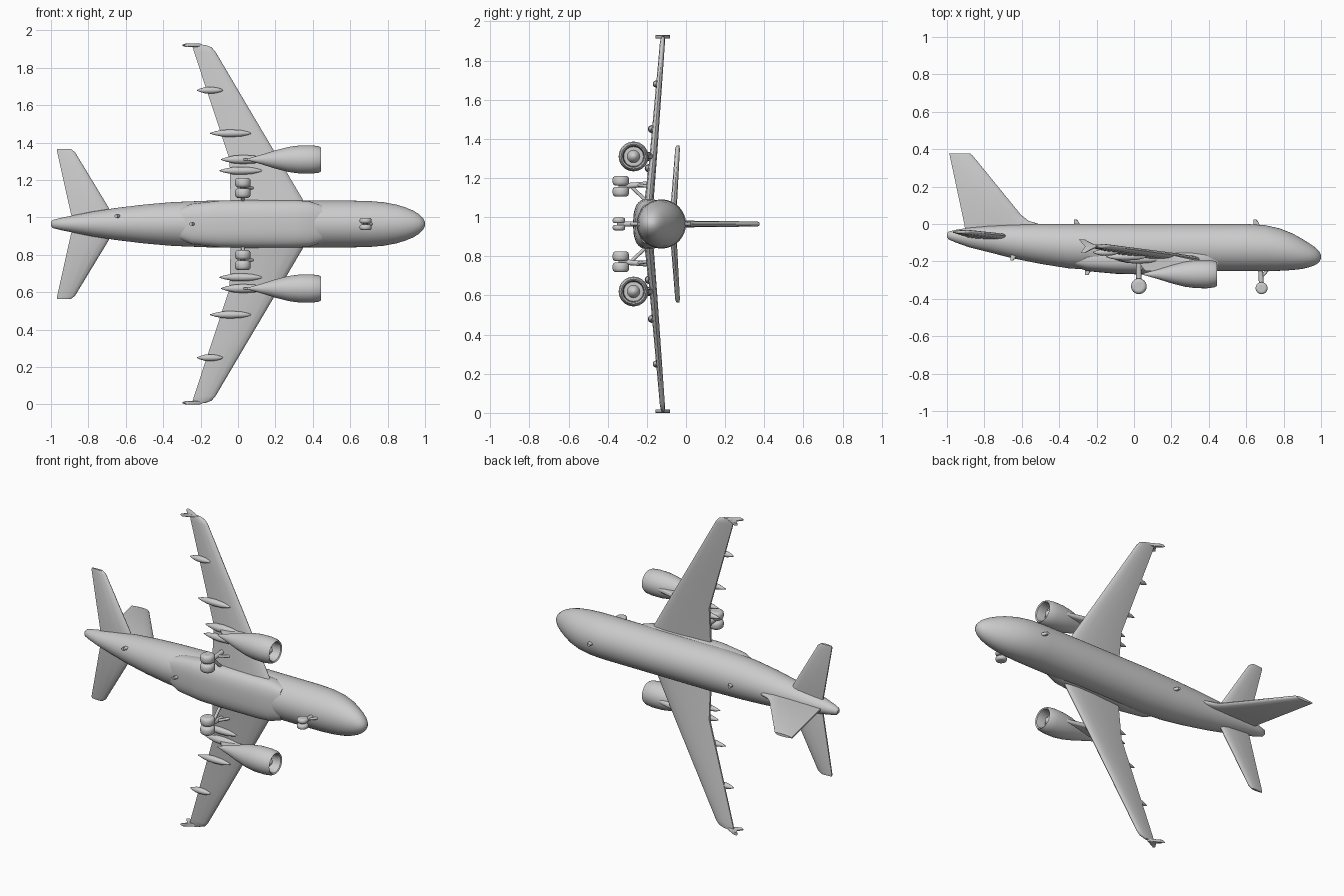
import bpy, bmesh, math
from mathutils import Vector

cube = bpy.data.objects.get("Cube")
if cube:
    bpy.data.objects.remove(cube, do_unlink=True)

MID = 0.965            # height of the symmetry plane; the aircraft lies on its side, nose to +x
grey = bpy.data.materials.new("light grey")
grey.use_nodes = True
grey.diffuse_color = (0.6, 0.6, 0.6, 1)
grey.node_tree.nodes["Principled BSDF"].inputs["Base Color"].default_value = (0.6, 0.6, 0.6, 1)


def finish(name, bm, mirror=False, angle=40):
    """Turn a bmesh into a smooth shaded object, optionally mirrored to the other side."""
    bmesh.ops.recalc_face_normals(bm, faces=bm.faces)
    me = bpy.data.meshes.new(name)
    bm.to_mesh(me)
    bm.free()
    me.materials.append(grey)
    me.shade_smooth()
    me.set_sharp_from_angle(angle=math.radians(angle))
    ob = bpy.data.objects.new(name, me)
    ob.location.z = MID
    bpy.context.collection.objects.link(ob)
    if mirror:
        mod = ob.modifiers.new("Mirror", 'MIRROR')
        mod.use_axis = (False, False, True)
        mod.use_clip = False
        mod.use_mirror_merge = False
    return ob


def loft(bm, rings):
    """Skin a list of equal-length point rings and cap both ends."""
    loops = [[bm.verts.new(p) for p in r] for r in rings]
    n = len(loops[0])
    for a, b in zip(loops, loops[1:]):
        for i in range(n):
            j = (i + 1) % n
            bm.faces.new((a[i], a[j], b[j], b[i]))
    bm.faces.new(loops[0])
    bm.faces.new(loops[-1])


def oval(x, y, z, ry, rz, n=40, power=1.0):
    """Cross-section across x; power below 1 squares the corners."""
    def f(v):
        return math.copysign(abs(v) ** power, v)
    return [(x, y + ry * f(math.cos(2 * math.pi * i / n)),
             z + rz * f(math.sin(2 * math.pi * i / n))) for i in range(n)]


def lathe(bm, profile, y, z, n=32):
    """Revolve (x, radius) points about an axis along x."""
    loft(bm, [oval(x, y, z, r, r, n) for x, r in profile])


SECTION = [(0, 0), (.02, .4), (.08, .75), (.22, 1), (.5, .95), (.8, .65), (1, .3)]


def aerofoil(le, te, y, z, thick, axis):
    """Streamlined section from le to te, thickened along axis."""
    up = [Vector((le + (te - le) * u, y, z)) + axis * (h * thick / 2) for u, h in SECTION]
    low = [Vector((le + (te - le) * u, y, z)) - axis * (h * thick / 2) for u, h in SECTION[1:]]
    return up + low[::-1]


def rod(bm, a, b, r, n=12):
    """Cylinder between two points."""
    a, b = Vector(a), Vector(b)
    d = b - a
    m = d.to_track_quat('Z', 'Y').to_matrix().to_4x4()
    m.translation = (a + b) / 2
    bmesh.ops.create_cone(bm, cap_ends=True, segments=n, radius1=r, radius2=r,
                          depth=d.length, matrix=m)


def wheel(bm, x, y, z, r, w):
    """Tyre with rounded shoulders, axle along z."""
    prof = [(-.5, .5), (-.5, .72), (-.36, .93), (-.15, 1), (.15, 1), (.36, .93), (.5, .72), (.5, .5)]
    loft(bm, [[(x + r * k * math.cos(t), y + r * k * math.sin(t), z + w * d)
               for t in (i * math.pi / 12 for i in range(24))] for d, k in prof])


Y, Z = Vector((0, 1, 0)), Vector((0, 0, 1))

# Fuselage: x, top, bottom, half width
body = [(-1, -.05, -.07, .010), (-.99, -.04, -.083, .022), (-.95, -.03, -.1, .032),
        (-.88, -.02, -.125, .046), (-.78, -.01, -.15, .066), (-.65, -.003, -.183, .086),
        (-.5, 0, -.213, .104), (-.35, 0, -.237, .117), (-.15, 0, -.25, .125),
        (.3, 0, -.252, .125), (.6, 0, -.252, .125), (.7, -.006, -.252, .123),
        (.78, -.024, -.25, .116), (.85, -.052, -.246, .103), (.9, -.08, -.24, .087),
        (.94, -.105, -.23, .07), (.97, -.126, -.219, .051), (.99, -.146, -.205, .03),
        (1, -.165, -.185, .01)]
bm = bmesh.new()
loft(bm, [oval(x, (t + b) / 2, 0, (t - b) / 2, w, 48) for x, t, b, w in body])
finish("fuselage", bm)

# Belly fairing around the wing root: x, half height, half width
bm = bmesh.new()
loft(bm, [oval(x, -.19, 0, h, w, 40, .75) for x, h, w in
          [(-.34, .03, .07), (-.25, .062, .108), (-.1, .076, .125), (.05, .08, .128),
           (.3, .078, .128), (.38, .07, .122), (.45, .05, .1)]])
finish("belly_fairing", bm)

# Main wings: z, leading edge, trailing edge, y, thickness
wing = [(.04, .4, -.04, -.196, .052), (.125, .35, -.04, -.188, .046), (.345, .22, -.045, -.167, .038),
        (.62, .057, -.136, -.145, .032), (.92, -.12, -.235, -.121, .026), (.945, -.142, -.242, -.119, .022),
        (.957, -.175, -.246, -.118, .014)]
bm = bmesh.new()
loft(bm, [aerofoil(a, b, y, z, t, Y) for z, a, b, y, t in wing])
finish("wings", bm, True)

# Wingtip fences
bm = bmesh.new()
loft(bm, [aerofoil(a, b, y, .956, .018, Z) for y, a, b in
          [(-.155, -.262, -.285), (-.12, -.19, -.262), (-.082, -.265, -.296)]])
finish("wingtip_fences", bm, True)

# Tailplane
bm = bmesh.new()
loft(bm, [aerofoil(a, b, y, z, t, Y) for z, a, b, y, t in
          [(.02, -.66, -.885, -.068, .034), (.085, -.69, -.9, -.063, .032),
           (.385, -.872, -.967, -.043, .024), (.402, -.895, -.968, -.042, .014)]])
finish("tailplane", bm, True)

# Tail fin with its dorsal fillet
bm = bmesh.new()
loft(bm, [aerofoil(a, b, y, 0, t, Z) for y, a, b, t in
          [(-.05, -.46, -.9, .034), (0, -.51, -.907, .034), (.018, -.565, -.911, .034),
           (.05, -.605, -.918, .033), (.365, -.862, -.985, .026), (.376, -.875, -.988, .016)]])
finish("tail_fin", bm)

# Engines: nacelle, intake duct and spinner in one revolved profile
nacelle = [(.05, .004), (.13, .027), (.2, .049), (.27, .067), (.33, .075), (.39, .076), (.43, .071),
           (.445, .063), (.44, .056), (.42, .052), (.385, .05), (.385, .032), (.4, .026),
           (.415, .014), (.42, .002)]
bm = bmesh.new()
lathe(bm, nacelle, -.268, .345)
finish("engines", bm, True)

# Engine pylons
bm = bmesh.new()
loft(bm, [aerofoil(a, b, y, .345, .028, Z) for y, a, b in
          [(-.25, .37, .06), (-.2, .36, .02), (-.165, .2, 0)]])
finish("engine_pylons", bm, True)

# Flap track fairings: z, rear x, front x, y, radius
bm = bmesh.new()
for z, x0, x1, y, r in [(.285, -.1, .13, -.19, .021), (.345, -.09, .15, -.188, .024),
                        (.485, -.15, .07, -.175, .02), (.715, -.22, -.08, -.152, .018)]:
    lathe(bm, [(x0 + (x1 - x0) * u, r * k) for u, k in
               [(0, .1), (.12, .5), (.3, .9), (.5, 1), (.75, .85), (.92, .45), (1, .1)]], y, z, 16)
finish("flap_track_fairings", bm, True)

# Main landing gear: twin wheels, axle, leg and side brace
bm = bmesh.new()
for z in (.165, .221):
    wheel(bm, .026, -.333, z, .042, .05)
rod(bm, (.026, -.333, .15), (.026, -.333, .235), .012)
rod(bm, (.026, -.333, .193), (.026, -.18, .205), .014)
rod(bm, (.026, -.285, .196), (.026, -.2, .115), .009)
rod(bm, (.026, -.25, .2), (.09, -.18, .19), .008)
finish("main_gear", bm, True)

# Nose landing gear
bm = bmesh.new()
for z in (-.018, .018):
    wheel(bm, .682, -.343, z, .032, .028)
rod(bm, (.682, -.343, -.025), (.682, -.343, .025), .01)
rod(bm, (.682, -.343, 0), (.676, -.23, 0), .013)
rod(bm, (.68, -.285, 0), (.72, -.24, 0), .008)
finish("nose_gear", bm)

# Small blade antennas above and below the fuselage
bm = bmesh.new()
for x, y, z, up in [(-.305, 0, 0, 1), (.655, 0, 0, 1), (-.245, -.25, 0, -1), (-.645, -.172, .042, -1)]:
    loft(bm, [aerofoil(x + a, x - b, y + up * h, z, .018, Z) for h, a, b in
              [(-.015, .022, .016), (.01, .01, .016), (.024, 0, .016)]])
finish("antennas", bm)
